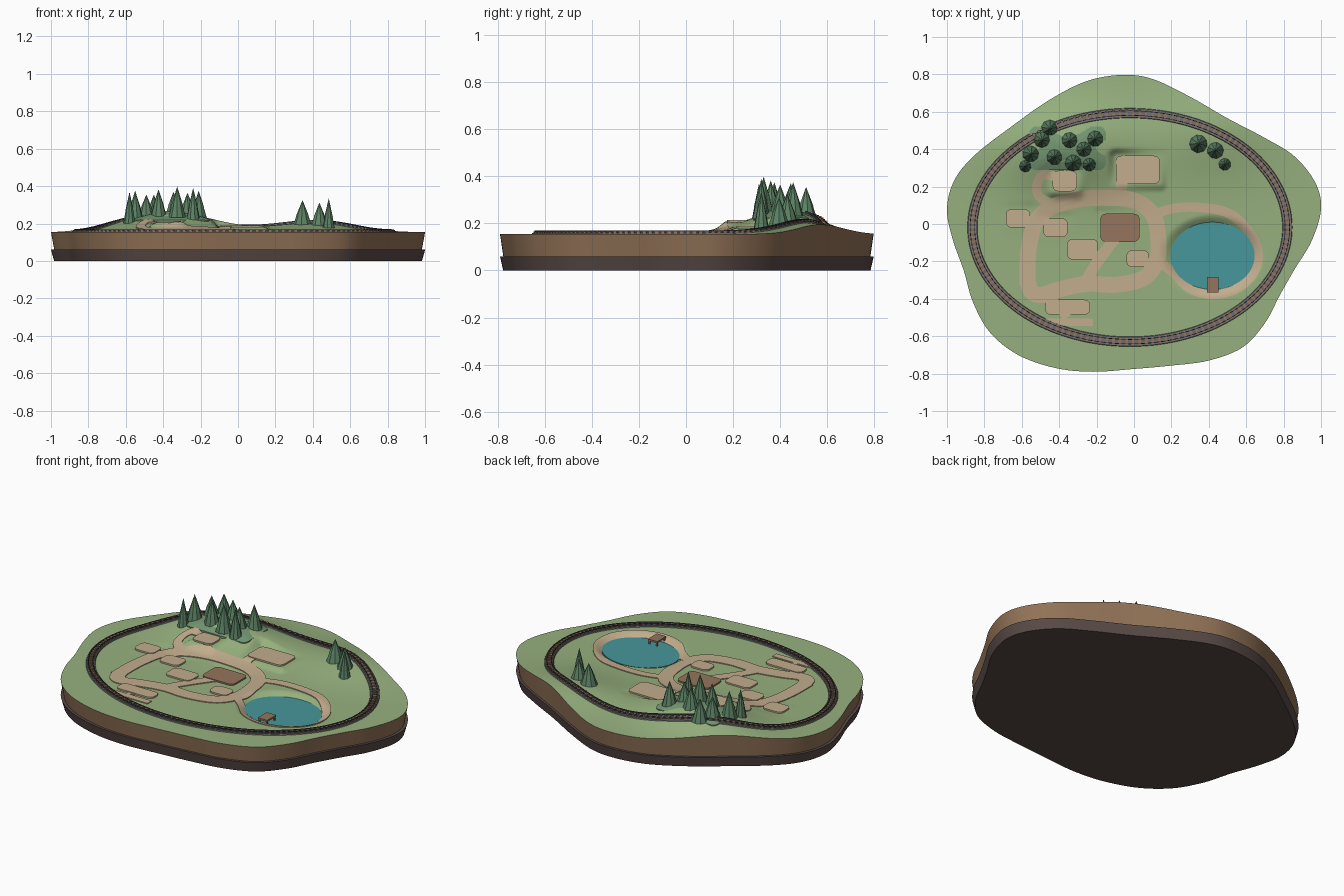
import bpy, bmesh, math
from mathutils import Vector, Matrix

if "Cube" in bpy.data.objects:
    bpy.data.objects.remove(bpy.data.objects["Cube"])


def material(name, r, g, b):
    m = bpy.data.materials.new(name)
    lin = [((c / 255 + 0.055) / 1.055) ** 2.4 for c in (r, g, b)]
    m.diffuse_color = (*lin, 1)
    m.use_nodes = True
    m.node_tree.nodes["Principled BSDF"].inputs["Base Color"].default_value = m.diffuse_color
    return m


GRASS = material("grass green", 150, 176, 126)
TAN = material("sandy tan", 194, 173, 141)
BROWN = material("wood brown", 149, 117, 93)
SOIL = material("soil brown", 146, 115, 87)
BASE = material("dark base", 88, 74, 70)
WATER = material("water teal", 70, 151, 156)
TREE = material("pine green", 91, 129, 99)
MOSS = material("forest floor green", 116, 150, 114)
BALLAST = material("gravel grey", 108, 106, 106)
RAIL = material("rail dark", 62, 62, 70)

# pads: centre x, centre y, width, depth, material
PADS = [(.02, .29, .235, .15, TAN), (-.37, .23, .13, .11, TAN),
        (-.62, .03, .13, .10, TAN), (-.42, -.02, .13, .10, TAN),
        (-.275, -.135, .165, .11, TAN), (.02, -.185, .12, .09, TAN),
        (-.355, -.445, .24, .08, TAN), (-.075, -.02, .21, .15, BROWN)]
POND = (.42, -.17, .225, .18)


def smooth(t):
    t = max(0, min(1, t))
    return t * t * (3 - 2 * t)


def hill(x, y):
    def bump(cx, cy, sx, sy, h):
        return h * math.exp(-((x - cx) / sx) ** 2 / 2 - ((y - cy) / sy) ** 2 / 2)
    return .154 + bump(-.36, .41, .24, .15, .105) + bump(.41, .49, .22, .16, .05)


def ground(x, y):
    z = hill(x, y)
    # level ground under each pad
    for cx, cy, w, d, _ in PADS:
        dist = math.hypot(max(0, abs(x - cx) - w / 2), max(0, abs(y - cy) - d / 2))
        z += (hill(cx, cy) - z) * smooth(1 - dist / .045)
    # pond basin
    r = math.hypot((x - POND[0]) / POND[2], (y - POND[1]) / POND[3])
    return z - .045 * smooth((1.25 - r) / .5)


def spline(pts, steps, closed):
    """Smooth curve through the given points."""
    n, out = len(pts), []
    for i in range(n if closed else n - 1):
        idx = [(i + k) % n if closed else max(0, min(n - 1, i + k)) for k in (-1, 0, 1, 2)]
        a, b, c, d = [Vector(pts[j]) for j in idx]
        for s in range(steps):
            t = s / steps
            out.append(.5 * (2 * b + (c - a) * t + (2 * a - 5 * b + 4 * c - d) * t ** 2
                             + (3 * b - a - 3 * c + d) * t ** 3))
    if not closed:
        out.append(Vector(pts[-1]))
    return out


def finish(name, bm, *mats):
    bmesh.ops.recalc_face_normals(bm, faces=bm.faces)
    me = bpy.data.meshes.new(name)
    bm.to_mesh(me)
    bm.free()
    for m in mats:
        me.materials.append(m)
    ob = bpy.data.objects.new(name, me)
    bpy.context.collection.objects.link(ob)
    return ob


def disc(name, outline, rings, top, bottom, taper, mats, centre=(0, 0)):
    """Closed slab: ringed top following top(x, y), tapered side, flat bottom."""
    bm = bmesh.new()
    c = Vector(centre)
    n = len(outline)
    mid = bm.verts.new((*c, top(*c)))
    prev = None
    for k in range(1, rings + 1):
        pts = [c + (p - c) * k / rings for p in outline]
        ring = [bm.verts.new((p.x, p.y, top(p.x, p.y))) for p in pts]
        for i in range(n):
            j = (i + 1) % n
            bm.faces.new((mid, ring[i], ring[j]) if prev is None
                         else (prev[i], ring[i], ring[j], prev[j]))
        prev = ring
    low = [bm.verts.new((*(c + (p - c) * taper), bottom)) for p in outline]
    sides = [bm.faces.new((prev[i], low[i], low[(i + 1) % n], prev[(i + 1) % n])) for i in range(n)]
    sides.append(bm.faces.new(low[::-1]))
    for f in sides:
        f.material_index = len(mats) - 1
    return finish(name, bm, *mats)


def sweep(name, path, section, closed, mat):
    """Closed (offset, lift) section carried along a path, draped on the ground."""
    bm = bmesh.new()
    n, rows = len(path), []
    for i, p in enumerate(path):
        a = path[(i - 1) % n] if closed else path[max(0, i - 1)]
        b = path[(i + 1) % n] if closed else path[min(n - 1, i + 1)]
        t = (b - a).normalized()
        qs = [(p + Vector((-t.y, t.x)) * s, h) for s, h in section]
        rows.append([bm.verts.new((q.x, q.y, ground(q.x, q.y) + h)) for q, h in qs])
    m = len(section)
    for i in range(n if closed else n - 1):
        r, q = rows[i], rows[(i + 1) % n]
        for k in range(m):
            bm.faces.new((r[k], r[(k + 1) % m], q[(k + 1) % m], q[k]))
    if not closed:
        bm.faces.new(rows[0])
        bm.faces.new(rows[-1][::-1])
    return finish(name, bm, mat)


def ellipse(cx, cy, rx, ry, n):
    return [Vector((cx + rx * math.cos(2 * math.pi * i / n), cy + ry * math.sin(2 * math.pi * i / n)))
            for i in range(n)]


def rounded(cx, cy, w, d, r, steps=5):
    return [Vector((cx + sx * (w / 2 - r) + r * math.cos(a), cy + sy * (d / 2 - r) + r * math.sin(a)))
            for q, (sx, sy) in enumerate(((1, 1), (-1, 1), (-1, -1), (1, -1)))
            for a in [(q + k / steps) * math.pi / 2 for k in range(steps + 1)]]


def box(bm, centre, size, angle=0):
    bmesh.ops.create_cube(bm, size=1, matrix=Matrix.Translation(centre)
                          @ Matrix.Rotation(angle, 4, 'Z') @ Matrix.Diagonal((*size, 1)))


# land with soil side, and the dark base layer below
SHORE = spline([(1, .08), (.97, .22), (.86, .36), (.70, .46), (.5, .565), (.3, .68), (.1, .775),
                (-.06, .797), (-.25, .765), (-.45, .665), (-.65, .525), (-.85, .37), (-.96, .235),
                (-1, .08), (-.97, -.08), (-.91, -.25), (-.86, -.42), (-.77, -.58), (-.62, -.70),
                (-.42, -.77), (-.22, -.79), (0, -.775), (.2, -.757), (.4, -.73), (.58, -.66),
                (.70, -.53), (.78, -.38), (.86, -.24), (.95, -.09)], 6, True)
disc("land", SHORE, 70, ground, .058, .982, [GRASS, SOIL])
disc("base_layer", SHORE, 1, lambda x, y: .06, 0, .983, [BASE])

# pond water
disc("pond_water", ellipse(*POND, 64), 2, lambda x, y: .137, .125, 1, [WATER], POND[:2])

# forest floor patch on the hill
disc("forest_floor", rounded(-.355, .405, .41, .235, .04), 24,
     lambda x, y: ground(x, y) + .006, .17, 1, [MOSS], (-.355, .405))

# building pads and central plaza
for i, (cx, cy, w, d, m) in enumerate(PADS):
    z = hill(cx, cy)
    disc("plaza" if m is BROWN else f"pad_{i + 1}", rounded(cx, cy, w, d, .03), 1,
         lambda x, y: z + .009, z - .01, 1, [m], (cx, cy))

# footpaths: width, control points
PATHS = {
    "plaza_ring_path": (.085, [(-.57, -.33), (-.565, -.15), (-.53, 0), (-.45, .085), (-.3, .13), (-.15, .14),
                               (0, .125), (.1, .05), (.13, -.08), (.12, -.2), (.05, -.29), (-.1, -.325),
                               (-.25, -.32), (-.4, -.35), (-.5, -.38), (-.55, -.36), (-.57, -.3)]),
    "pond_path": (.05, [(.1, .05), (.22, .085), (.36, .088), (.5, .06), (.6, -.02), (.66, -.13), (.645, -.25),
                        (.55, -.345), (.42, -.377), (.3, -.345), (.21, -.26), (.13, -.2)]),
    "hill_path": (.05, [(-.42, .1), (-.5, .14), (-.52, .2), (-.49, .26), (-.42, .255)]),
    "pad_path": (.06, [(-.07, .13), (-.07, .18), (-.06, .24)]),
    "cross_path": (.06, [(-.27, -.33), (-.22, -.24), (-.15, -.14), (-.08, -.05)]),
    "station_path": (.05, [(-.52, -.37), (-.46, -.4), (-.4, -.44), (-.36, -.5)]),
    "platform_path": (.04, [(-.48, -.525), (-.36, -.525), (-.22, -.525)]),
}
for name, (w, pts) in PATHS.items():
    top = [(w * (k / 4 - .5), .005) for k in range(5)]
    sweep(name, spline(pts, 10, False), [(-w / 2, -.008)] + top + [(w / 2, -.008)], False, TAN)

# railway: gravel bed, two rails, sleepers
TRACK = (-.022, -.018, .842, .611)
loop = ellipse(*TRACK, 180)
sweep("track_bed", loop, [(-.03, -.01), (-.024, .006), (0, .006), (.024, .006), (.03, -.01)], True, BALLAST)
for side, s in (("inner", .012), ("outer", -.012)):
    sweep(side + "_rail", loop, [(s - .002, .004), (s - .002, .015), (s + .002, .015), (s + .002, .004)],
          True, RAIL)
bm = bmesh.new()
ties = ellipse(*TRACK, 150)
for i, p in enumerate(ties):
    t = ties[(i + 1) % 150] - ties[i - 1]
    box(bm, (p.x, p.y, ground(p.x, p.y) + .007), (.014, .038, .009), math.atan2(t.y, t.x))
finish("sleepers", bm, BROWN)

# dock on posts
bm = bmesh.new()
box(bm, (.42, -.325, .163), (.062, .085, .01))
for x in (.395, .445):
    for y in (-.36, -.29):
        box(bm, (x, y, .14), (.008, .008, .05))
finish("dock", bm, BROWN)

# pine trees: x, y, radius, tip height
TREES = [(-.45, .51, .047, .355), (-.49, .45, .048, .355), (-.55, .375, .047, .375), (-.58, .31, .034, .37),
         (-.345, .445, .046, .37), (-.21, .455, .046, .375), (-.27, .40, .045, .365), (-.425, .36, .045, .382),
         (-.325, .33, .047, .398), (-.24, .32, .038, .39), (.345, .43, .052, .325), (.435, .395, .048, .312),
         (.485, .32, .035, .335)]
for i, (x, y, r, tip) in enumerate(TREES):
    z = ground(x, y) - .012
    bm = bmesh.new()
    h = tip - z
    # wide skirt below a slimmer spire
    for r1, r2, z1, z2 in ((r, r * .42, z, z + h * .62), (r * .66, 0, z + h * .4, tip)):
        bmesh.ops.create_cone(bm, cap_ends=True, segments=9, radius1=r1, radius2=r2, depth=z2 - z1,
                              matrix=Matrix.Translation((x, y, (z1 + z2) / 2)) @ Matrix.Rotation(i, 4, 'Z'))
    finish(f"pine_{i + 1}", bm, TREE)

# smooth ground and curves, crisp edges
for ob in bpy.context.scene.objects:
    ob.select_set(not ob.name.startswith("pine"))
bpy.context.view_layer.objects.active = bpy.data.objects["land"]
bpy.ops.object.shade_smooth_by_angle(angle=math.radians(30))
